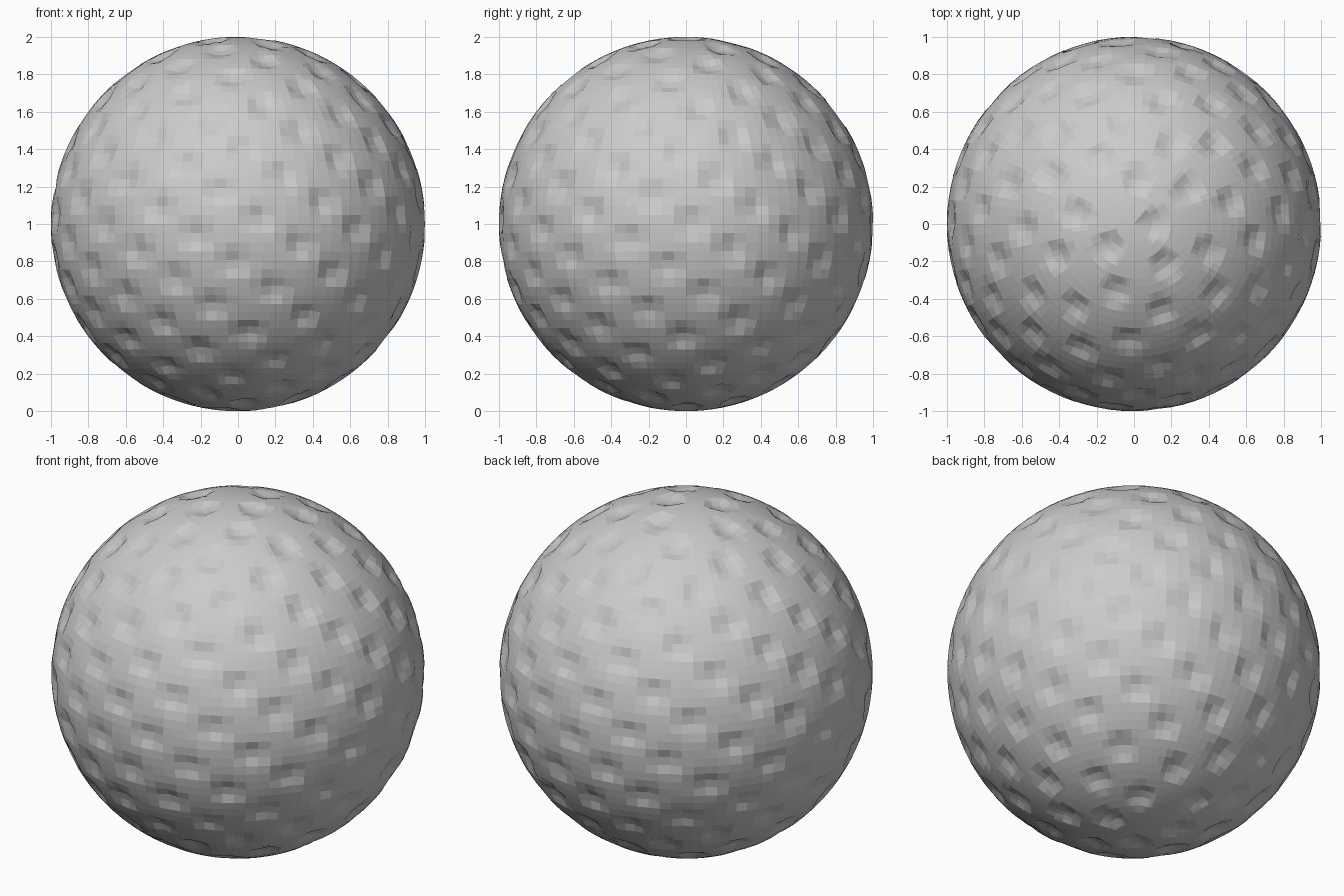
import bpy, bmesh, math
from mathutils import Vector, kdtree

if "Cube" in bpy.data.objects:
    bpy.data.objects.remove(bpy.data.objects["Cube"])

DIMPLES = 180
RADIUS = 0.085
DEPTH = 0.024

# Dimple centres spread evenly on a golden-angle spiral
tree = kdtree.KDTree(DIMPLES)
for i in range(DIMPLES):
    z = 1 - 2 * (i + 0.5) / DIMPLES
    r = math.sqrt(1 - z * z)
    a = math.pi * (1 + math.sqrt(5)) * i
    tree.insert(Vector((r * math.cos(a), r * math.sin(a), z)), i)
tree.balance()

# Ball: flat-shaded UV sphere with each dimple pressed in
bm = bmesh.new()
bmesh.ops.create_uvsphere(bm, u_segments=96, v_segments=64, radius=1)
for v in bm.verts:
    v.co.normalize()
    dist = tree.find(v.co)[2]
    if dist < RADIUS:
        v.co *= 1 - DEPTH * (1 - (dist / RADIUS) ** 2)
bmesh.ops.translate(bm, verts=bm.verts, vec=(0, 0, 1))

mesh = bpy.data.meshes.new("dimpled_ball")
bm.to_mesh(mesh)
bm.free()
ball = bpy.data.objects.new("dimpled_ball", mesh)
bpy.context.collection.objects.link(ball)
